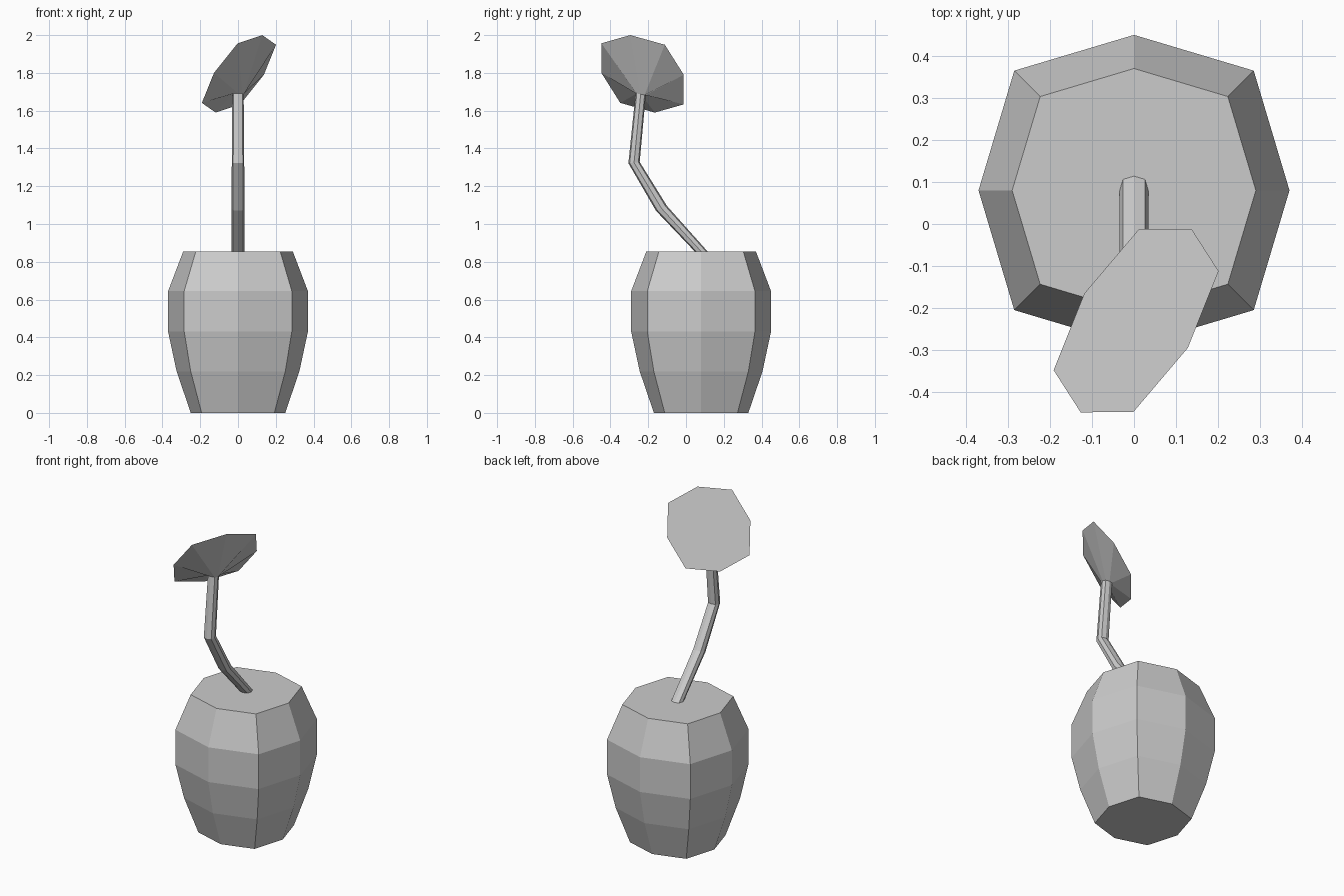
import bpy
from mathutils import Vector

if "Cube" in bpy.data.objects:
    bpy.data.objects.remove(bpy.data.objects["Cube"])

K = 0.77  # corner factor of the slightly squared octagon


def ring(c, a, b):
    """Eight points around centre c, spanned by the axes a and b."""
    c, a, b = Vector(c), Vector(a), Vector(b)
    return [c + a, c + K * (a + b), c + b, c + K * (b - a),
            c - a, c - K * (a + b), c - b, c + K * (a - b)]


def loft(name, rings, cap_start=True, cap_end=True):
    """Flat-faced skin over a sequence of rings."""
    verts = [p for r in rings for p in r]
    faces = []
    for k in range(len(rings) - 1):
        for i in range(8):
            j = (i + 1) % 8
            faces.append((k * 8 + i, k * 8 + j, k * 8 + 8 + j, k * 8 + 8 + i))
    if cap_start:
        faces.append(tuple(reversed(range(8))))
    if cap_end:
        n = len(verts) - 8
        faces.append(tuple(range(n, n + 8)))
    mesh = bpy.data.meshes.new(name)
    mesh.from_pydata(verts, [], faces)
    obj = bpy.data.objects.new(name, mesh)
    bpy.context.collection.objects.link(obj)
    return obj


# Barrel-shaped pot
profile = [(0.25, 0), (0.325, 0.22), (0.37, 0.43), (0.37, 0.645), (0.29, 0.855)]
loft("pot", [ring((0, 0.08, z), (r, 0, 0), (0, r, 0)) for r, z in profile])

# Bent stem
stem = [ring((0, 0.08, 0.855), (0.034, 0, 0), (0, 0.034, 0)),
        ring((0, -0.13, 1.083), (0.034, 0, 0), (0, 0.029, 0.013)),
        ring((0, -0.275, 1.325), (0.033, 0, 0), (0, 0.03, 0.003)),
        ring((0, -0.24, 1.687), (0.03, 0, 0), (0, 0.027, -0.005))]
loft("stem", stem, cap_end=False)

# Tilted cone-shaped flower head, flaring from the stem tip to a flat face
rim = ring((0.005, -0.23, 1.795), (0.123, -0.065, 0.205), (0.132, 0.218, -0.005))
loft("flower_head", [stem[-1], rim], cap_start=False)
